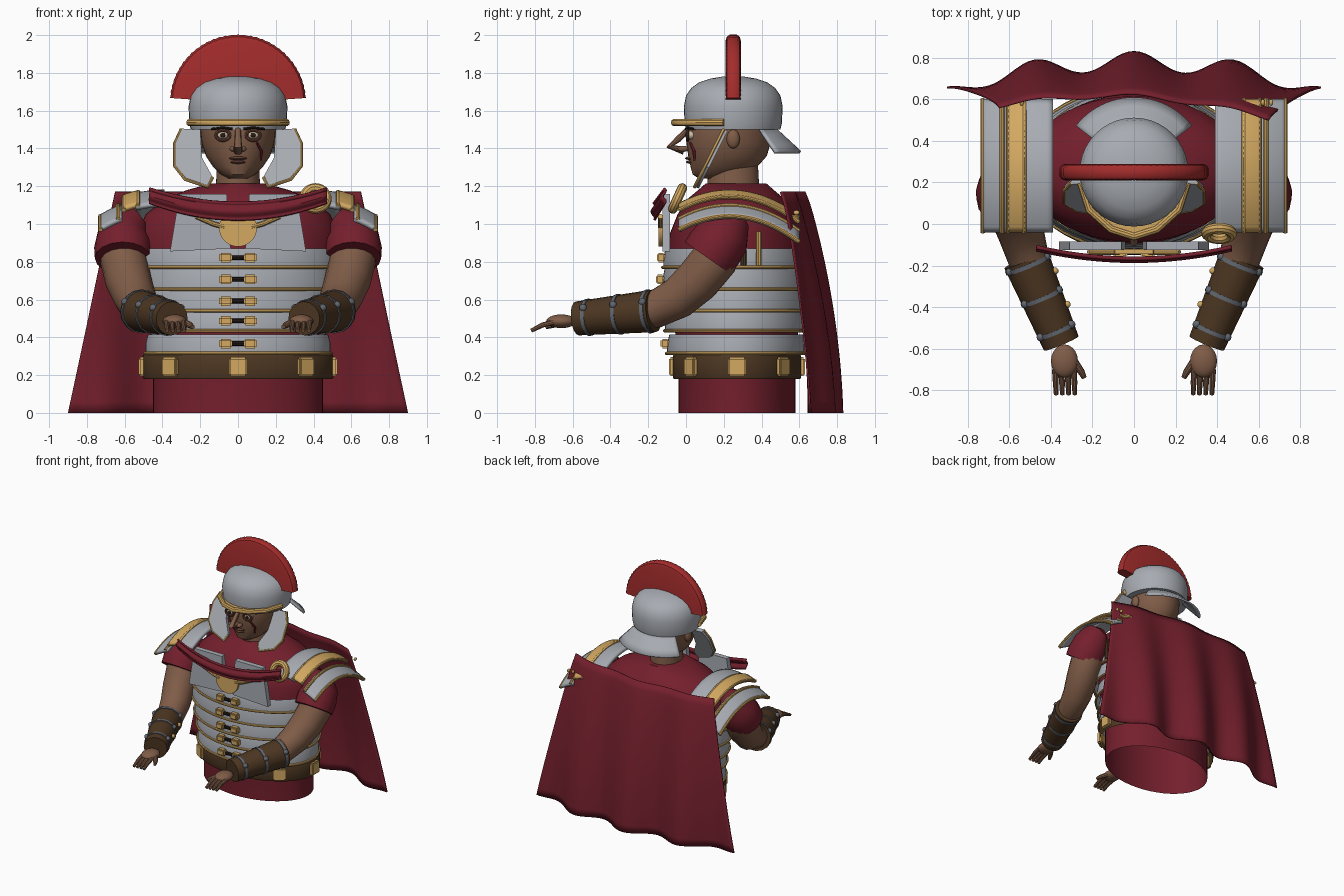
import bpy, bmesh, math
from mathutils import Vector, Matrix

if "Cube" in bpy.data.objects:
    bpy.data.objects.remove(bpy.data.objects["Cube"])
parts = []


def colour(name, r, g, b):
    m = bpy.data.materials.new(name)
    m.use_nodes = True
    m.diffuse_color = (r, g, b, 1)
    m.node_tree.nodes["Principled BSDF"].inputs["Base Color"].default_value = (r, g, b, 1)
    return m


cloth = colour("maroon cloth", .175, .014, .026)
steel = colour("steel", .39, .41, .445)
gold = colour("gold", .65, .395, .12)
skin = colour("skin", .215, .108, .064)
leather = colour("brown leather", .075, .038, .016)
plume = colour("plume red", .37, .025, .025)
iron = colour("dark iron", .12, .135, .16)
cream = colour("eye cream", .6, .5, .36)
black = colour("dark brown", .02, .012, .008)
lip = colour("lip brown", .13, .05, .035)


def add(name, mesh, mat, mirror=False, thick=0):
    mesh.materials.clear()
    mesh.materials.append(mat)
    ob = bpy.data.objects.new(name, mesh)
    bpy.context.collection.objects.link(ob)
    if thick:
        s = ob.modifiers.new("thickness", 'SOLIDIFY')
        s.thickness, s.offset = thick, 0
    if mirror:
        ob.modifiers.new("mirror", 'MIRROR').use_mirror_merge = False
    parts.append(ob)
    return ob


def finish(name, bm, mat, mirror=False, thick=0):
    bmesh.ops.recalc_face_normals(bm, faces=bm.faces)
    me = bpy.data.meshes.new(name)
    bm.to_mesh(me)
    bm.free()
    return add(name, me, mat, mirror, thick)


def sheet(name, f, nu, nv, mat, mirror=False, thick=0, fill=False):
    """Grid surface from f(u, v) with u and v in 0..1."""
    bm = bmesh.new()
    g = [[bm.verts.new(f(i / nu, j / nv)) for j in range(nv + 1)] for i in range(nu + 1)]
    for i in range(nu):
        for j in range(nv):
            bm.faces.new((g[i][j], g[i + 1][j], g[i + 1][j + 1], g[i][j + 1]))
    bmesh.ops.remove_doubles(bm, verts=bm.verts, dist=1e-5)
    if fill:
        bmesh.ops.holes_fill(bm, edges=bm.edges, sides=0)
    return finish(name, bm, mat, mirror, thick)


def loft(name, rings, mat, n=40, fill=True):
    """Stack of horizontal ellipses (z, centre y, x radius, y radius)."""
    def f(u, v):
        z, cy, rx, ry = rings[round(v * (len(rings) - 1))]
        a = 2 * math.pi * u
        return rx * math.cos(a), cy + ry * math.sin(a), z
    return sheet(name, f, n, len(rings) - 1, mat, fill=fill)


def tube(name, pts, radii, mat, mirror=False, closed=False, res=3):
    cu = bpy.data.curves.new(name, 'CURVE')
    cu.dimensions, cu.bevel_depth, cu.bevel_resolution = '3D', 1, res
    cu.use_fill_caps = True
    s = cu.splines.new('POLY')
    s.points.add(len(pts) - 1)
    s.use_cyclic_u = closed
    for i, p in enumerate(pts):
        s.points[i].co = (*p, 1)
        s.points[i].radius = radii[i] if isinstance(radii, (list, tuple)) else radii
    ob = bpy.data.objects.new("path", cu)
    bpy.context.collection.objects.link(ob)
    me = bpy.data.meshes.new_from_object(ob.evaluated_get(bpy.context.evaluated_depsgraph_get()))
    bpy.data.objects.remove(ob)
    return add(name, me, mat, mirror)


def ball(name, loc, size, mat, mirror=False):
    bm = bmesh.new()
    bmesh.ops.create_uvsphere(bm, u_segments=20, v_segments=12, radius=1,
                              matrix=Matrix.Translation(loc) @ Matrix.Diagonal((*size, 1)))
    return finish(name, bm, mat, mirror)


def box(name, loc, size, mat, mirror=False, turn=0):
    bm = bmesh.new()
    bmesh.ops.create_cube(bm, size=1, matrix=Matrix.Translation(loc)
                          @ Matrix.Rotation(turn, 4, 'Z') @ Matrix.Diagonal((*size, 1)))
    bmesh.ops.bevel(bm, geom=bm.edges, offset=min(size) * .2, segments=2, affect='EDGES')
    return finish(name, bm, mat, mirror)


def plate(name, pts, push, mat, mirror=False):
    bm = bmesh.new()
    face = bm.faces.new([bm.verts.new(p) for p in pts])
    out = bmesh.ops.extrude_face_region(bm, geom=[face])
    bmesh.ops.translate(bm, vec=push, verts=[v for v in out["geom"] if isinstance(v, bmesh.types.BMVert)])
    return finish(name, bm, mat, mirror)


def ellipse(cx, cy, z, rx, ry, n=48):
    return [(cx + rx * math.cos(2 * math.pi * i / n), cy + ry * math.sin(2 * math.pi * i / n), z) for i in range(n)]


# Tunic open at the hem, belt and belt plates
MID = .265
loft("tunic", [(0, .27, .45, .31), (.3, .27, .45, .31), (.7, MID, .5, .36), (.95, MID, .53, .35),
               (1.05, MID, .49, .31), (1.13, MID, .39, .26), (1.18, MID, .27, .2), (1.215, MID, .14, .16),
               (1.215, MID, .05, .05)], cloth, 48, False)
loft("belt", [(.18, .27, .5, .335), (.19, .27, .505, .34), (.3, .27, .505, .34), (.31, .27, .5, .335)], leather, 48,
     False)
for k in range(8):
    a = k * math.pi / 4
    box("belt_plate", (.505 * math.cos(a), .27 + .34 * math.sin(a), .245), (.042, .095, .1), gold,
        turn=math.atan2(math.sin(a) / .34, math.cos(a) / .505))

# Torso hoops with gilt lower edges and front clasps
for z0, z1, rx, ry in ((.77, .87, .54, .385), (.655, .765, .535, .39), (.54, .65, .515, .385),
                       (.435, .535, .495, .375), (.315, .415, .49, .365)):
    loft("torso_hoop", [(z0, MID, rx, ry), (z0 + .05, MID, rx, ry), (z1, MID, rx - .012, ry - .012)], steel, 56, False)
    tube("hoop_edge", ellipse(0, MID, z0, rx + .003, ry + .003), .009, gold, closed=True, res=2)
    zc, y = z0 + .052, MID - ry - .012
    box("clasp", (.066, y, zc), (.068, .045, .05), gold, True)
    tube("clasp_bar", [(-.04, y, zc), (.04, y, zc)], .013, black)

# Chest plates, medallion and cords
plate("chest_plate", [(.04, -.085, .87), (.36, -.085, .855), (.31, -.085, 1.16), (.06, -.085, 1.16)],
      (0, -.04, 0), steel, True)
disc = [(.1 * math.cos(a), -.12, .98 + .1 * math.sin(a)) for a in [math.pi * (-1.13 + 1.26 * i / 24) for i in range(25)]]
plate("medallion", disc, (0, -.025, 0), gold)
tube("medallion_cord", [(.07, -.135, .985), (.13, -.135, 1), (.22, -.135, 1.04)], .014, gold, True)

# Neck, head and face
loft("neck", [(1.15, .25, .12, .14), (1.33, .25, .11, .13)], skin)
loft("head", [(1.24, .15, .05, .08), (1.262, .175, .09, .14), (1.3, .2, .13, .175), (1.36, .22, .17, .208),
              (1.43, .225, .192, .223), (1.5, .225, .2, .225), (1.6, .24, .2, .22)], skin)
ball("ear", (.195, .25, 1.45), (.025, .035, .05), skin, True)
tube("nose", [(0, .01, 1.5), (0, -.04, 1.45), (0, -.085, 1.41), (0, -.01, 1.39)], [.016, .018, .022, .025], skin)
ball("nostril", (.025, -.015, 1.398), (.02, .03, .016), skin, True)
ball("upper_lip", (0, .025, 1.348), (.048, .03, .01), lip)
ball("lower_lip", (0, .03, 1.328), (.04, .03, .01), lip)
ball("eye", (.08, .028, 1.47), (.034, .028, .024), cream, True)
ball("iris", (.08, .004, 1.47), (.013, .01, .013), black, True)
tube("eyelid", [(.08 + .037 * c, .008, 1.47 + .027 * s) for c, s, _ in ellipse(0, 0, 0, 1, 1, 16)], .009, lip,
     True, True, 2)
tube("eyebrow", [(.03, 0, 1.503), (.08, .005, 1.51), (.14, .045, 1.503)], .007, black, True)
tube("scar", [(.1, .022, 1.43), (.125, .042, 1.385), (.12, .045, 1.335)], [.006, .009, .005], cloth)

# Helmet bowl, visor and neck guard
loft("helmet_bowl", [(1.5, .25, .25, .25), (1.53, .25, .257, .257), (1.62, .25, .262, .262), (1.68, .25, .25, .25),
                     (1.72, .25, .222, .222), (1.75, .25, .18, .18), (1.77, .25, .12, .12), (1.78, .25, .06, .06),
                     (1.783, .25, .01, .01)], steel)
half = [(.255, .2), (.215, .07), (.11, -.025), (0, -.06)]
brow = half + [(-x, y) for x, y in half[-2::-1]]
plate("visor", [(x, y, 1.525) for x, y in brow], (0, 0, .02), gold)
tube("visor_edge", [(x, y, 1.537) for x, y in brow], .02, gold)


def neck_guard(u, v):
    a, r = math.radians(38 + 104 * u), .22 + .13 * v
    return r * math.cos(a), .255 + r * math.sin(a), 1.5 - .12 * v


sheet("neck_guard", neck_guard, 24, 3, steel, thick=.015)

# Cheek guards
cheek = [Vector((x, .04 + (z - 1.2) * .5, z)) for x, z in
         ((.2, 1.5), (.3, 1.505), (.335, 1.43), (.335, 1.31), (.28, 1.24), (.16, 1.2), (.135, 1.25), (.19, 1.35))]
plate("cheek_guard", cheek, (0, .028, -.012), steel, True)
tube("cheek_guard_edge", [p + Vector((0, .006, -.003)) for p in cheek[1:7]], .009, gold, True)


# Crest
def crest(u, v):
    a = math.radians(4 + 172 * u)
    odd = round(u * 64) % 2
    r, y = ((.1, -1), (.33, -1), (.35, -.85), (.361, -.45), (.361, .45), (.35, .85), (.33, 1), (.1, 1),
            (.1, -1))[round(v * 8)]
    r -= .003 * odd if r > .2 else 0
    return r * math.cos(a), .25 + y * (.04 - .002 * odd), 1.642 + r * math.sin(a)


sheet("crest", crest, 64, 8, plume, fill=True)


# Shoulder guards, layered outward
def arch(x, y, lift=0):
    return x, y, 1.17 - .9 * max(0, x - .4) ** 2 - .035 * (x > .61) - (y - .23) ** 2 + lift


for x0, x1, lift, mat in ((.39, .54, 0, steel), (.52, .61, .012, gold), (.615, .73, 0, steel)):
    sheet("shoulder_guard", lambda u, v: arch(x0 + (x1 - x0) * u, -.035 + .63 * v, lift), 5, 24, mat, True, .024)
for x, lift in ((.53, .014), (.605, .014), (.635, .014), (.728, .004)):
    tube("shoulder_edge", [arch(x, -.04 + .64 * i / 24, lift) for i in range(25)], .012, gold, True)
for y, mat in ((.305, leather), (.385, gold)):
    tube("side_strap", [(.535, y, .78), (.535, y, .96)], .016, mat, True)

# Sleeves, arms and bracers
tube("sleeve", [(.52, .22, 1.04), (.57, .215, 1), (.6, .19, .93), (.61, .15, .87), (.61, .115, .82)],
     [.06, .12, .147, .152, .148], cloth, True, res=6)
tube("arm", [(.62, .2, .93), (.605, .15, .81), (.58, .06, .7), (.545, -.04, .61), (.51, -.16, .55), (.36, -.56, .5)],
     [.11, .125, .122, .112, .1, .065], skin, True, res=6)
start, end = Vector((.52, -.17, .54)), Vector((.35, -.575, .5))
axis = (end - start).normalized()
tube("bracer", [start, end], [.113, .09], leather, True, res=6)
side = axis.cross(Vector((0, 0, 1))).normalized()
for t in (.06, .45, .85):
    c, r = start.lerp(end, t), .113 - .023 * t
    tube("bracer_band", [c - axis * .01, c + axis * .01], r + .005, iron, True, res=6)
    for s in (1, -1):
        ball("bracer_stud", c + side * s * (r * .85) + Vector((0, 0, .05)), (.02, .02, .02), iron, True)
    if t < .5:
        ball("bracer_rivet", c + axis * .08 + side * r * .97 + Vector((0, 0, .02)), (.016, .016, .016), gold, True)

# Hands
ball("palm", (.335, -.66, .485), (.065, .08, .036), skin, True)
for k in range(4):
    x = .29 + .03 * k
    tube("finger", [(x, -.7, .48), (x - .003, -.76, .465), (x - .005, -.82, .435)], [.015, .014, .011], skin, True)
tube("thumb", [(.29, -.66, .48), (.255, -.71, .465), (.24, -.74, .455)], [.02, .017, .012], skin, True)


# Cape, front drape and brooch
def cape(u, v):
    s = 2 * u - 1
    x = s * (.65 + .25 * v)
    y = .615 + .165 * math.sin(v * math.pi / 2) ** .8 - (.08 + .06 * v) * s * s - .03 * s * (1 - v)
    return x, y + (.012 + .036 * v) * (1 - .5 * s ** 4) * math.cos(x * 13.1), 1.17 * (1 - v)


def drape(u, v):
    s = 2 * u - 1
    top, low = 1.115 + .075 * s * s, 1.02 + .09 * s * s
    return .47 * s, -.172 + .055 * s * s + .009 * math.sin(v * 9), top + (low - top) * v


sheet("cape", cape, 64, 20, cloth, thick=.01)
sheet("front_drape", drape, 28, 12, cloth, thick=.014)
for x in (-.62, -.54, .62, .66):
    ball("cape_stud", (x, .585, 1.06), (.01, .016, .013), gold)
tube("brooch", [(.41 + .06 * c, -.045 + .025 * s, 1.135 + .055 * s) for c, s, _ in ellipse(0, 0, 0, 1, 1, 28)],
     .026, gold, closed=True)

# Smooth shading with sharp edges kept
bpy.ops.object.select_all(action='DESELECT')
for ob in parts:
    ob.select_set(True)
bpy.context.view_layer.objects.active = parts[0]
bpy.ops.object.shade_smooth_by_angle(angle=math.radians(35))
